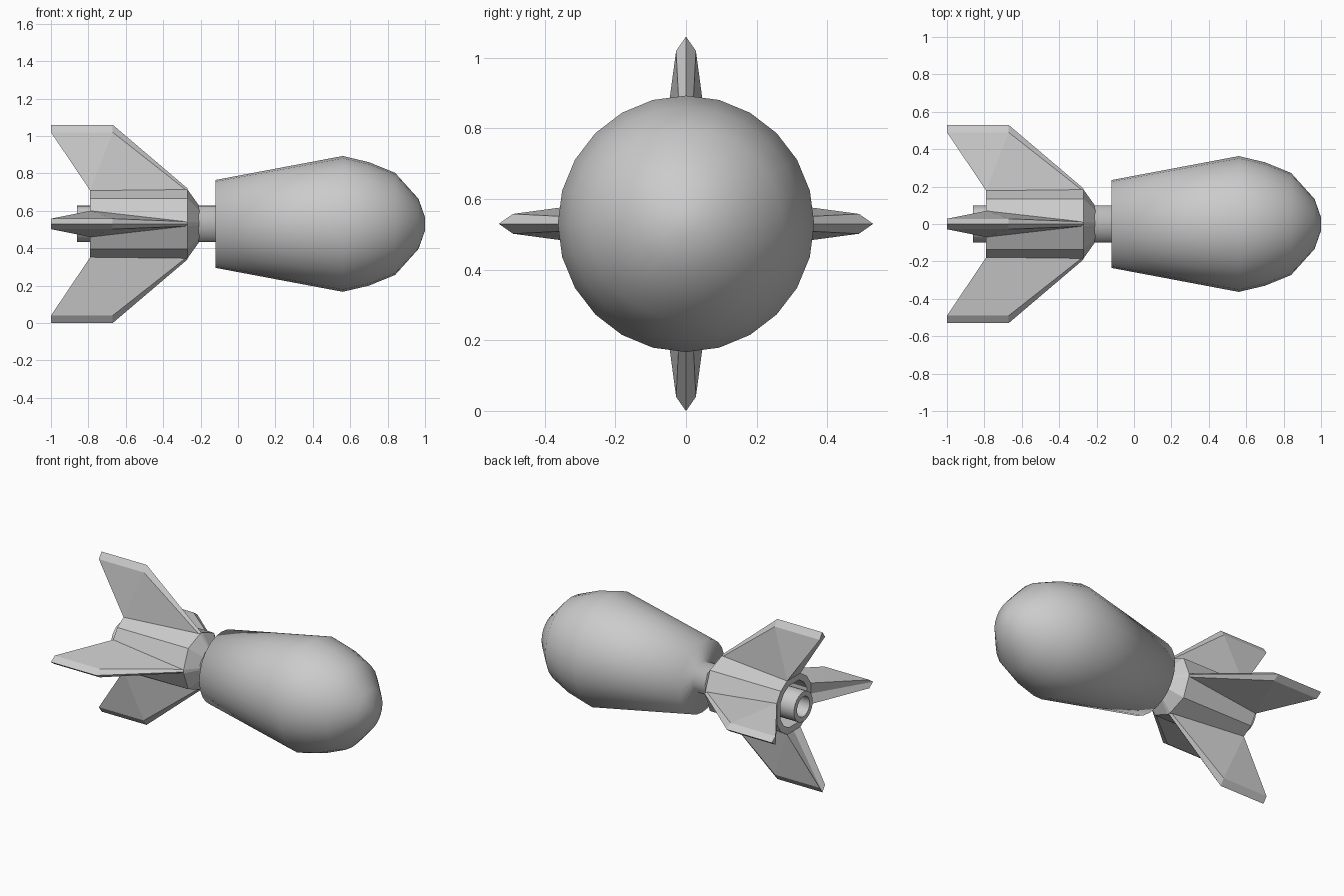
import bpy, bmesh
from math import cos, sin, pi, radians

if "Cube" in bpy.data.objects:
    bpy.data.objects.remove(bpy.data.objects["Cube"])

AXIS_Z = 0.53


def make_object(name, verts, faces, smooth_angle=None):
    mesh = bpy.data.meshes.new(name)
    mesh.from_pydata(verts, [], faces)
    bm = bmesh.new()
    bm.from_mesh(mesh)
    bmesh.ops.remove_doubles(bm, verts=bm.verts, dist=1e-5)
    bmesh.ops.recalc_face_normals(bm, faces=bm.faces)
    bm.to_mesh(mesh)
    bm.free()
    obj = bpy.data.objects.new(name, mesh)
    obj.location.z = AXIS_Z
    bpy.context.collection.objects.link(obj)
    if smooth_angle:
        bpy.ops.object.select_all(action='DESELECT')
        obj.select_set(True)
        bpy.context.view_layer.objects.active = obj
        bpy.ops.object.shade_smooth_by_angle(angle=radians(smooth_angle))
    return obj


def loft(name, rings, smooth_angle=None):
    """Skin a list of equal-length rings, capping both ends."""
    n = len(rings[0])
    verts = [v for ring in rings for v in ring]
    faces = [(r * n + i, r * n + (i + 1) % n, (r + 1) * n + (i + 1) % n, (r + 1) * n + i)
             for r in range(len(rings) - 1) for i in range(n)]
    faces += [tuple(range(n)), tuple(range(len(verts) - n, len(verts)))]
    return make_object(name, verts, faces, smooth_angle)


def circle(x, r, n=24):
    return [(x, r * cos(2 * pi * i / n), r * sin(2 * pi * i / n)) for i in range(n)]


def quad_ring(x, near, half, diag):
    """Twelve-sided section: a flat under each fin and a corner at each diagonal."""
    ring = []
    for k in range(4):
        c, s = round(cos(k * pi / 2)), round(sin(k * pi / 2))
        for u, v in ((near, -half), (near, half), (diag, diag)):
            ring.append((x, u * c - v * s, u * s + v * c))
    return ring


# Warhead body with its neck
body = [(1.0, 0.035), (0.965, 0.134), (0.84, 0.273), (0.70, 0.33),
        (0.56, 0.363), (-0.12, 0.235), (-0.12, 0.098), (-0.50, 0.098)]
loft("body", [circle(x, r) for x, r in body], 95)

# Hollow tail tube
tube = [(-0.48, 0.098), (-0.86, 0.098), (-0.86, 0.066), (-0.60, 0.066)]
loft("tail_tube", [circle(x, r) for x, r in tube], 40)

# Faceted fin sleeve, hollow at the rear
loft("fin_sleeve", [
    quad_ring(-0.20, 0.086, 0.006, 0.064),
    quad_ring(-0.27, 0.184, 0.012, 0.135),
    quad_ring(-0.79, 0.178, 0.070, 0.135),
    quad_ring(-0.79, 0.138, 0.054, 0.105),
    quad_ring(-0.35, 0.138, 0.054, 0.105)])

# Four fins: outline stations as (x, shoulder radius, half thickness, ridge x, ridge radius)
stations = [(-0.79, 0.160, 0.070, -0.79, 0.160),
            (-0.79, 0.178, 0.070, -0.79, 0.178),
            (-1.00, 0.490, 0.028, -1.00, 0.530),
            (-0.67, 0.490, 0.028, -0.67, 0.530),
            (-0.27, 0.175, 0.012, -0.27, 0.190),
            (-0.27, 0.150, 0.012, -0.27, 0.150)]


def fin(name, turn):
    c, s = round(cos(turn * pi / 2)), round(sin(turn * pi / 2))

    def place(x, r, t):
        return (x, r * c - t * s, r * s + t * c)
    n = len(stations)
    verts = [place(x, r, t) for x, r, t, _, _ in stations]
    verts += [place(x, r, -t) for x, r, t, _, _ in stations]
    verts += [place(x, r, 0) for _, _, _, x, r in stations]
    faces = []
    for o in (0, n):
        # side panel in two planes, then the bevelled rim
        faces += [(o + 1, o + 2, o + 3), (o + 1, o + 3, o + 4), (o, o + 1, o + 4, o + 5)]
        faces += [(o + i, o + (i + 1) % n, 2 * n + (i + 1) % n, 2 * n + i) for i in range(n)]
    make_object(name, verts, faces)


for k, side in enumerate(("left", "top", "right", "bottom")):
    fin(side + "_fin", k)
